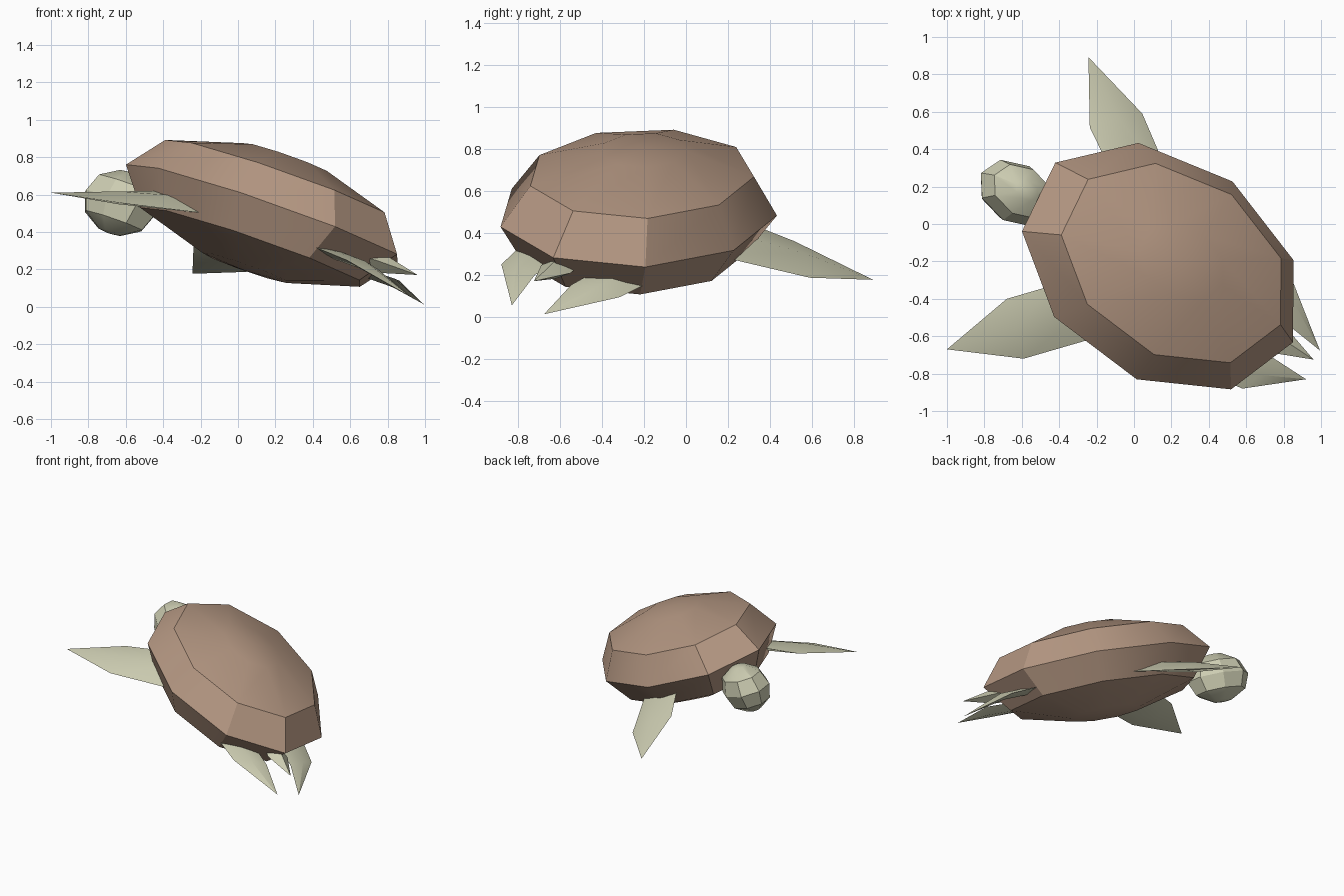
import bpy, bmesh, math
from mathutils import Vector, Matrix

cube = bpy.data.objects.get("Cube")
if cube:
    bpy.data.objects.remove(cube, do_unlink=True)


def material(name, rgb):
    mat = bpy.data.materials.new(name)
    mat.use_nodes = True
    mat.diffuse_color = (*rgb, 1)
    mat.node_tree.nodes["Principled BSDF"].inputs["Base Color"].default_value = (*rgb, 1)
    return mat


BROWN = material("shell brown", (0.45, 0.305, 0.22))
GREEN = material("pale green skin", (0.61, 0.61, 0.445))

# Body frame: the turtle swims tilted, with its own rear, side and up axes
CENTRE = Vector((0.149, -0.232, 0.502))
REAR = Vector((0.70, -0.40, -0.22)).normalized()
SIDE = Vector((0.26, 0.537, -0.149))
SIDE = (SIDE - REAR * SIDE.dot(REAR)).normalized()
UP = REAR.cross(SIDE)


def mirrored(p):
    """Reflect a point across the body's middle plane."""
    p = Vector(p)
    return p - 2 * (p - CENTRE).dot(SIDE) * SIDE


def finish(name, bm, mat):
    bmesh.ops.recalc_face_normals(bm, faces=bm.faces)
    mesh = bpy.data.meshes.new(name)
    bm.to_mesh(mesh)
    bm.free()
    mesh.materials.append(mat)
    ob = bpy.data.objects.new(name, mesh)
    bpy.context.scene.collection.objects.link(ob)
    bpy.ops.object.select_all(action="DESELECT")
    ob.select_set(True)
    bpy.context.view_layer.objects.active = ob
    bpy.ops.object.shade_smooth_by_angle(angle=math.radians(30))
    return ob


def bridge(bm, rings):
    n = len(rings[0])
    for a, b in zip(rings, rings[1:]):
        for i in range(n):
            j = (i + 1) % n
            bm.faces.new((a[i], a[j], b[j], b[i]))


def fan(bm, ring, tip):
    for i, v in enumerate(ring):
        bm.faces.new((v, ring[(i + 1) % len(ring)], tip))


def ellipsoid(name, centre, radii, sides, mat):
    """Faceted ellipsoid lined up with the body frame."""
    bm = bmesh.new()
    length, width, height = radii

    def point(lat, lon):
        return bm.verts.new(centre + REAR * length * math.cos(lat) * math.cos(lon)
                            + SIDE * width * math.cos(lat) * math.sin(lon)
                            + UP * height * math.sin(lat))

    rings = [[point(math.radians(lat), math.tau * i / sides) for i in range(sides)]
             for lat in (-72, -36, 0, 36, 72)]
    bridge(bm, rings)
    fan(bm, rings[0], point(-math.pi / 2, 0))
    fan(bm, rings[-1], point(math.pi / 2, 0))
    return finish(name, bm, mat)


def flipper(name, tip, sections, thickness):
    """Pointed blade with a diamond section; each section is a pair of edge points."""
    bm = bmesh.new()
    tip = Vector(tip)
    rings = []
    for a, b in sections:
        a, b = Vector(a), Vector(b)
        mid = (a + b) / 2
        ridge = (b - a).cross(tip - a).normalized() * thickness
        rings.append([bm.verts.new(p) for p in (a, mid + ridge, b, mid - ridge)])
    bridge(bm, rings)
    fan(bm, rings[0], bm.verts.new(tip))
    bm.faces.new(rings[-1])
    return finish(name, bm, GREEN)


def flipper_pair(name, tip, sections, thickness):
    flipper("left_" + name, tip, sections, thickness)
    flipper("right_" + name, mirrored(tip),
            [[mirrored(p) for p in s] for s in sections], thickness)


# Shell and head
ellipsoid("shell", CENTRE, (0.837, 0.615, 0.33), 9, BROWN)
ellipsoid("head", Vector((-0.63, 0.165, 0.555)), (0.225, 0.165, 0.175), 8, GREEN)

# Flippers
flipper_pair("front_flipper", (-1.0, -0.67, 0.61),
             [((-0.68, -0.40, 0.615), (-0.59, -0.72, 0.55)),
              ((-0.44, -0.33, 0.62), (-0.09, -0.575, 0.49))], 0.035)
flipper_pair("rear_flipper", (0.92, -0.83, 0.055),
             [((0.58, -0.88, 0.25), (0.75, -0.72, 0.20)),
              ((0.30, -0.76, 0.365), (0.45, -0.55, 0.30))], 0.025)

# Tail
tail_tip = Vector((0.96, -0.725, 0.17))
flipper("tail", tail_tip,
        [[tail_tip - REAR * back + SIDE * side for side in (-half, half)]
         for back, half in ((0.22, 0.08), (0.42, 0.05))], 0.05)
